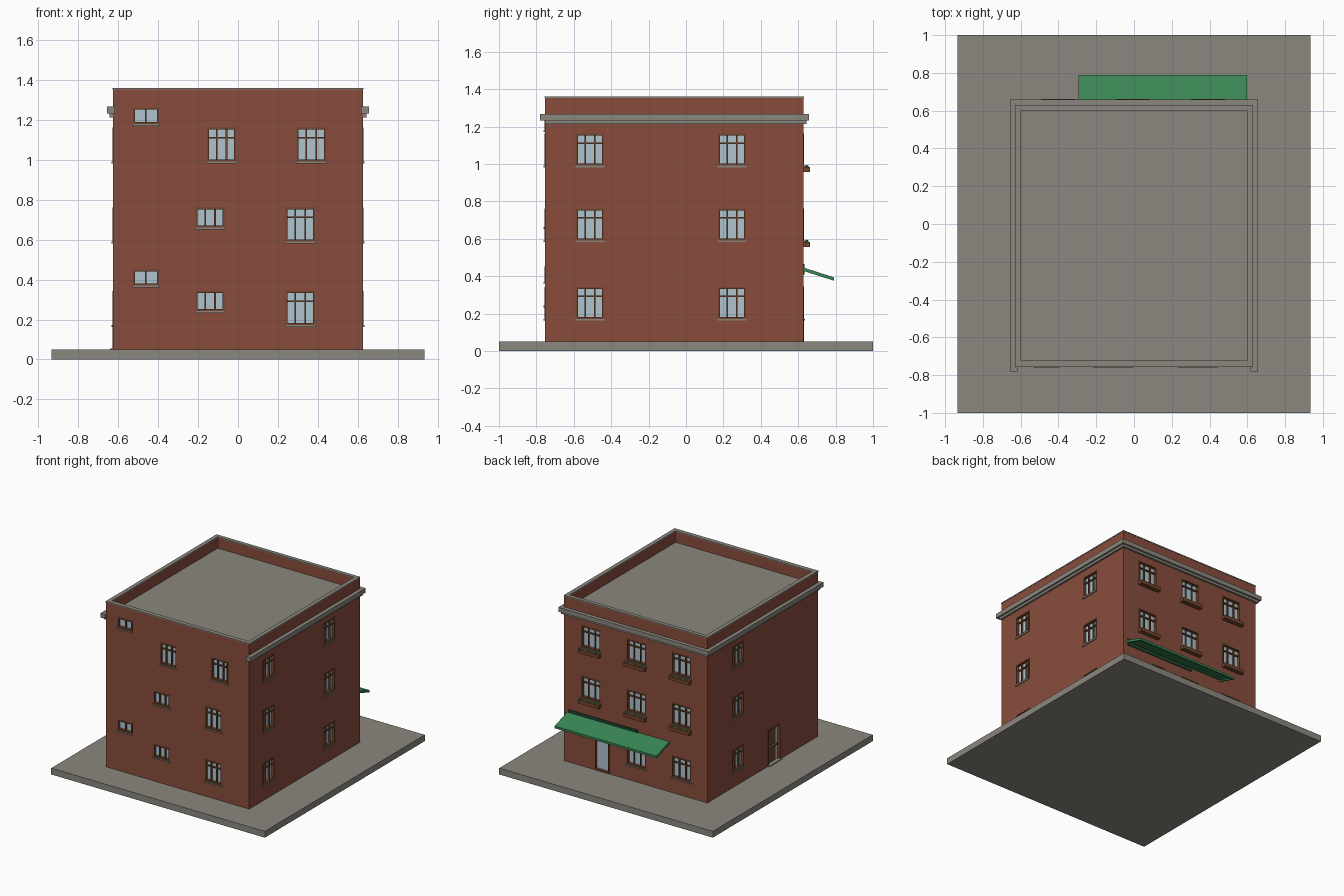
import bpy, bmesh, math
from mathutils import Vector

if "Cube" in bpy.data.objects:
    bpy.data.objects.remove(bpy.data.objects["Cube"])


def mat(name, c):
    m = bpy.data.materials.new(name)
    m.diffuse_color = (*c, 1)
    m.use_nodes = True
    m.node_tree.nodes["Principled BSDF"].inputs["Base Color"].default_value = m.diffuse_color
    return m


BRICK = mat("brick red", (0.25, 0.073, 0.045))
GREY = mat("stone grey", (0.255, 0.245, 0.21))
GLASS = mat("pale glass", (0.43, 0.55, 0.62))
BROWN = mat("frame brown", (0.17, 0.06, 0.025))
GREEN = mat("awning green", (0.04, 0.24, 0.09))
DARK = mat("dark green", (0.015, 0.06, 0.03))
LEAF = mat("leaf green", (0.04, 0.22, 0.05))

X, YF, YB, TOP = 0.627, -0.755, 0.628, 1.36


def build(name, boxes, m):
    """One object made of several boxes, each (min corner, max corner)."""
    bm = bmesh.new()
    for a, b in boxes:
        lo = Vector([min(p, q) for p, q in zip(a, b)])
        hi = Vector([max(p, q) for p, q in zip(a, b)])
        vs = bmesh.ops.create_cube(bm, size=1)["verts"]
        for v in vs:
            v.co = Vector([l + (c + 0.5) * (h - l) for l, h, c in zip(lo, hi, v.co)])
    return finish(name, bm, m)


def finish(name, bm, m):
    me = bpy.data.meshes.new(name)
    bm.to_mesh(me)
    bm.free()
    me.materials.append(m)
    ob = bpy.data.objects.new(name, me)
    bpy.context.collection.objects.link(ob)
    return ob


# wall coordinates: u along the wall, d outward from it, z up
WALL = {
    "front": lambda u, d, z: (u, YF - d, z),
    "back": lambda u, d, z: (u, YB + d, z),
    "right": lambda u, d, z: (X + d, u, z),
    "left": lambda u, d, z: (-X - d, u, z),
}


def wbox(side, u0, u1, d0, d1, z0, z1):
    f = WALL[side]
    return f(u0, d0, z0), f(u1, d1, z1)


holes, frames, panes, sills = [], [], [], []
DEPTH = 0.03


def window(side, u0, u1, z0, z1, n=3, transom=True, sill=True):
    t, d0, d1 = 0.010, -0.024, -0.008
    if sill:
        sills.append(wbox(side, u0 - 0.003, u1 + 0.003, -DEPTH, 0.008, z0, z0 + 0.01))
    holes.append(wbox(side, u0, u1, -DEPTH, 0.05, z0 + 0.002, z1))
    if sill:
        z0 += 0.01
    panes.append(wbox(side, u0, u1, -DEPTH - 0.002, -0.02, z0, z1))
    for a, b in ((u0, u0 + t), (u1 - t, u1)):
        frames.append(wbox(side, a, b, d0, 0.002, z0, z1))
    for a, b in ((z0, z0 + t), (z1 - t, z1)):
        frames.append(wbox(side, u0, u1, d0, 0.002, a, b))
    for i in range(1, n):
        u = u0 + (u1 - u0) * i / n
        frames.append(wbox(side, u - 0.004, u + 0.004, d0, d1, z0, z1))
    if transom:
        z = z1 - 0.05
        frames.append(wbox(side, u0, u1, d0, d1, z - 0.004, z + 0.004))


TOPS = (0.342, 0.762, 1.162)
H = 0.18

# front windows
for u, zt in ((0.312, TOPS[0]), (0.312, TOPS[1]), (0.367, TOPS[2]), (-0.082, TOPS[2])):
    window("front", u - 0.073, u + 0.073, zt - H, zt)
for zt in TOPS[:2]:
    window("front", -0.212, -0.067, zt - 0.11, zt, 3, False)
for zt in (0.452, 1.262):
    window("front", -0.527, -0.397, zt - 0.092, zt, 2, False)

# side windows
for zt in TOPS:
    for u in (-0.513, 0.246):
        window("right", u - 0.075, u + 0.075, zt - H, zt)
    window("left", 0.171, 0.321, zt - H, zt)

# back windows with planters
planters, clumps = [], []
for i, zt in enumerate(TOPS):
    for u in (-0.4, -0.005, 0.393):
        if i == 0 and u > 0.1:
            continue
        window("back", u - 0.085, u + 0.085, zt - H, zt)
        if i:
            zb = zt - H - 0.026
            planters.append(wbox("back", u - 0.09, u + 0.09, 0, 0.035, zb, zb + 0.028))
            clumps += [(u + k * 0.026, YB + 0.018, zb + 0.028) for k in (-2, 0, 2.6)]

# glazed back door
window("back", 0.232, 0.362, 0.05, 0.345, 1, False, False)

# left side door: brown leaf with a glass strip
holes.append(wbox("left", -0.285, -0.132, -DEPTH, 0.05, 0.04, 0.335))
door = [wbox("left", -0.25, -0.132, -DEPTH - 0.002, -0.018, 0.05, 0.335)]
panes.append(wbox("left", -0.285, -0.25, -DEPTH - 0.002, -0.02, 0.05, 0.335))
for a, b, c, d in ((-0.285, -0.275, 0.05, 0.335), (-0.142, -0.132, 0.05, 0.335),
                   (-0.285, -0.132, 0.325, 0.335), (-0.25, -0.132, 0.18, 0.19)):
    frames.append(wbox("left", a, b, -0.024, 0.002, c, d))
build("side_door", door, BROWN)
build("door_step", [wbox("left", -0.29, -0.127, -DEPTH, 0.014, 0.045, 0.056)], GREY)

# walls with window recesses and sunken roof
RX, RF, RB, RZ = 0.597, -0.722, 0.6, 1.27
walls = build("walls", [((-X, YF, 0.04), (X, YB, TOP - 0.008))], BRICK)
holes.append(((-RX, RF, RZ - 0.01), (RX, RB, 1.5)))
cutter = build("cutter", holes, BRICK)
cutter.hide_render = True
mod = walls.modifiers.new("recesses", "BOOLEAN")
mod.object, mod.operation, mod.solver = cutter, "DIFFERENCE", "EXACT"
bpy.context.view_layer.objects.active = walls
bpy.ops.object.modifier_apply(modifier=mod.name)
bpy.data.objects.remove(cutter)

build("window_frames", frames, BROWN)
build("window_glass", panes, GLASS)
build("window_sills", sills, GREY)
build("planter_boxes", planters, BROWN)

# planter leaves
bm = bmesh.new()
for c in clumps:
    vs = bmesh.ops.create_icosphere(bm, subdivisions=1, radius=0.012)["verts"]
    bmesh.ops.translate(bm, verts=vs, vec=c)
finish("planter_leaves", bm, LEAF)

# pavement slab, roof and parapet cap
build("pavement", [((-0.935, -1, 0), (0.935, 1, 0.05))], GREY)
build("roof", [((-RX, RF, RZ - 0.012), (RX, RB, RZ))], GREY)
c0, c1 = TOP - 0.008, TOP
e = 0.002
build("parapet_cap", [
    ((-X - e, YF - e, c0), (X + e, RF, c1)), ((-X - e, RB, c0), (X + e, YB + e, c1)),
    ((-X - e, RF, c0), (-RX, RB, c1)), ((RX, RF, c0), (X + e, RB, c1))], GREY)

# stepped cornice on three sides with short front returns
cornice = []
for out, z0, z1, yf in ((0.03, 1.232, 1.267, -0.78), (0.016, 1.214, 1.232, YF)):
    cornice.append(((-X - out, YB, z0), (X + out, YB + out, z1)))
    for s in (-1, 1):
        cornice.append(((s * X, YF, z0), (s * (X + out), YB, z1)))
        if yf < YF:
            cornice.append(((s * 0.617, yf, z0), (s * (X + out), YF, z1)))
build("cornice", cornice, GREY)

# sloping awning: sheet with hanging rim
A0, A1, YT, Z0, Z1 = -0.294, 0.597, 0.79, 0.446, 0.394


def slope_box(bm, x0, x1, y0, y1, thick):
    zz = lambda y: Z0 + (Z1 - Z0) * (y - YB) / (YT - YB)
    vs = [bm.verts.new((x, y, zz(y) - t)) for t in (0, thick)
          for x, y in ((x0, y0), (x1, y0), (x1, y1), (x0, y1))]
    for f in ((0, 1, 2, 3), (7, 6, 5, 4), (0, 4, 5, 1), (1, 5, 6, 2), (2, 6, 7, 3), (3, 7, 4, 0)):
        bm.faces.new([vs[i] for i in f])


bm = bmesh.new()
slope_box(bm, A0, A1, YB, YT, 0.008)
slope_box(bm, A0, A0 + 0.012, YB, YT, 0.018)
slope_box(bm, A1 - 0.012, A1, YB, YT, 0.018)
slope_box(bm, A0, A1, YT - 0.012, YT, 0.018)
finish("awning", bm, GREEN)

# plain board above the awning
build("fascia_board", [wbox("back", -0.02, 0.59, 0, 0.006, 0.41, 0.465)], DARK)
